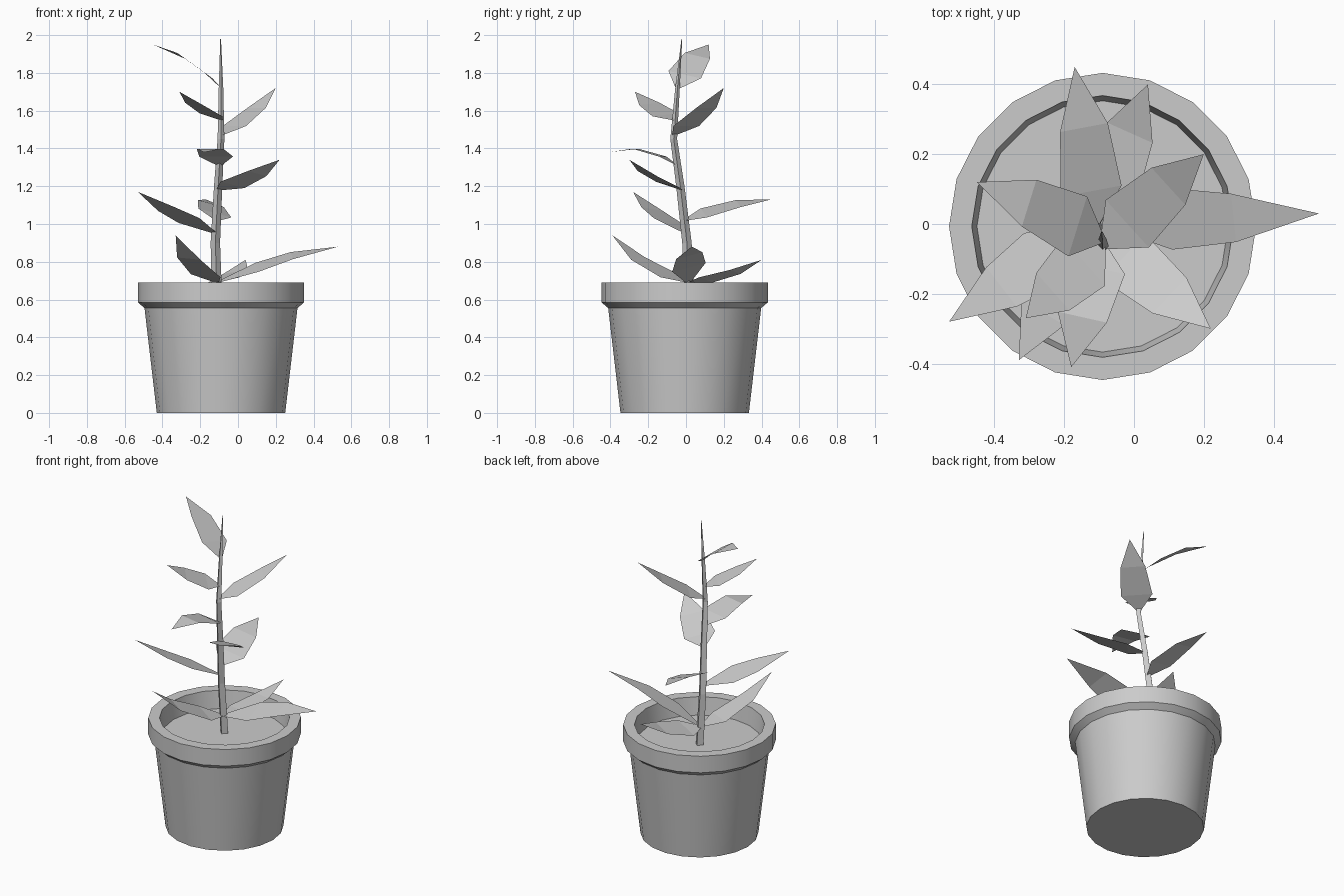
import bpy, bmesh, math
from mathutils import Vector, Quaternion

cube = bpy.data.objects.get("Cube")
if cube:
    bpy.data.objects.remove(cube, do_unlink=True)

clay = bpy.data.materials.new("plain_grey")
clay.use_nodes = True
GREY = (0.6, 0.6, 0.6, 1)
clay.diffuse_color = GREY
clay.node_tree.nodes["Principled BSDF"].inputs["Base Color"].default_value = GREY

UP = Vector((0, 0, 1))


def make_object(name, bm, smooth=False):
    mesh = bpy.data.meshes.new(name)
    bm.to_mesh(mesh)
    bm.free()
    mesh.materials.append(clay)
    obj = bpy.data.objects.new(name, mesh)
    bpy.context.collection.objects.link(obj)
    if smooth:
        bpy.ops.object.select_all(action="DESELECT")
        bpy.context.view_layer.objects.active = obj
        obj.select_set(True)
        bpy.ops.object.shade_smooth_by_angle(angle=math.radians(30))
    return obj


def loft(name, rings, sides, cap_ends, smooth=False):
    """Join round sections given as (centre, radius)."""
    bm = bmesh.new()
    loops = []
    for centre, radius in rings:
        angles = [math.tau * i / sides for i in range(sides)]
        loops.append([bm.verts.new(Vector(centre) + radius * Vector((math.cos(a), math.sin(a), 0)))
                      for a in angles])
    for low, high in zip(loops, loops[1:]):
        for i in range(sides):
            j = (i + 1) % sides
            bm.faces.new((low[i], low[j], high[j], high[i]))
    if cap_ends:
        bm.faces.new(loops[0][::-1])
        bm.faces.new(loops[-1])
    return make_object(name, bm, smooth)


# Pot with a thick rim; the last ring is closed to form the soil surface
profile = [(0.34, 0), (0.405, 0.555), (0.44, 0.585), (0.44, 0.69), (0.375, 0.69), (0.36, 0.58)]
loft("pot", [((-0.09, -0.007, z), r) for r, z in profile], 20, True, smooth=True)

# Bending, tapering stem
stem_path = [Vector(p) for p in (
    (-0.11, 0.02, 0.58), (-0.12, 0.005, 0.9), (-0.105, -0.03, 1.2),
    (-0.09, -0.065, 1.45), (-0.09, -0.045, 1.72), (-0.092, -0.022, 1.98))]
stem_radii = (0.027, 0.025, 0.022, 0.018, 0.012, 0.002)
loft("stem", list(zip(stem_path, stem_radii)), 4, True)


def stem_at(z):
    for a, b in zip(stem_path, stem_path[1:]):
        if a.z <= z <= b.z:
            return a.lerp(b, (z - a.z) / (b.z - a.z))
    return stem_path[-1]


def leaf(name, base_z, tip, roll, bend, start=0.23):
    """Pointed leaf of two cross rows, rolled about its length and bent upward."""
    base, tip = stem_at(base_z), Vector(tip)
    along = (tip - base).normalized()
    side = Quaternion(along, -roll) @ UP.cross(along).normalized()
    lift = along.cross(side)
    bm = bmesh.new()
    rows = []
    for t, half, rise in ((0, 0.012, 0), (start, 0.092, bend * 0.7), (0.63, 0.072, bend)):
        middle = base.lerp(tip, t) + lift * rise
        rows.append((bm.verts.new(middle + side * half), bm.verts.new(middle - side * half)))
    for (l0, r0), (l1, r1) in zip(rows, rows[1:]):
        bm.faces.new((l0, r0, r1, l1))
    bm.faces.new((rows[-1][0], rows[-1][1], bm.verts.new(tip)))
    return make_object(name, bm)


# Leaves from the soil upward: base height, tip, roll, bend
leaves = [
    (0.69, (0.53, 0.03, 0.88), -0.27, 0.025, 0.34),
    (0.69, (0.04, 0.40, 0.81), 0.15, -0.02),
    (0.69, (-0.33, -0.39, 0.94), 0.1, -0.035),
    (0.95, (-0.53, -0.28, 1.17), -0.15, -0.01, 0.34),
    (1.02, (-0.17, 0.45, 1.13), -0.27, 0.02),
    (1.18, (0.22, -0.30, 1.34), 0.2, -0.015),
    (1.31, (-0.18, -0.41, 1.38), 0, 0.045),
    (1.47, (0.20, 0.20, 1.72), 0, -0.015),
    (1.55, (-0.31, -0.27, 1.70), 0.1, -0.01),
    (1.72, (-0.45, 0.12, 1.95), -0.25, 0.03),
]
for number, data in enumerate(leaves, 1):
    # Positive side is the leaf's left; a negative roll raises it
    base_z, tip, roll, bend, *start = data
    leaf(f"leaf_{number}", base_z, tip, roll, bend, *start)
